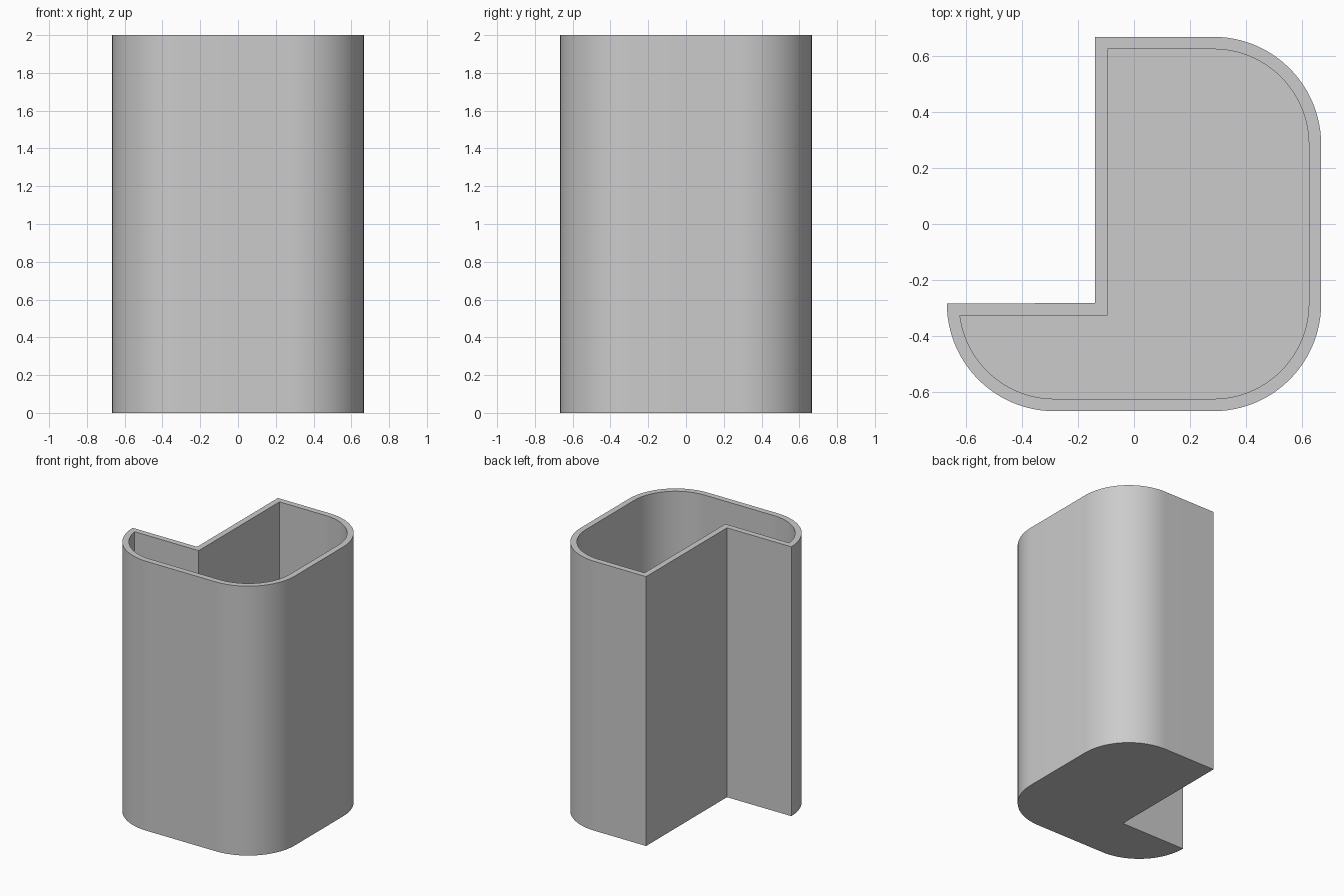
import bpy, bmesh, math

cube = bpy.data.objects.get("Cube")
if cube:
    bpy.data.objects.remove(cube, do_unlink=True)

HALF, RADIUS, HEIGHT, WALL = 0.667, 0.384, 2.0, 0.044
NOTCH_X, NOTCH_Y = -0.139, -0.282
SEGMENTS = 24


def arc(cx, cy, r, start, end):
    steps = [start + (end - start) * i / SEGMENTS for i in range(SEGMENTS + 1)]
    return [(cx + r * math.cos(a), cy + r * math.sin(a)) for a in steps]


def profile(inset):
    """Rounded L-shaped outline, counter-clockwise, moved inwards by inset."""
    c, r = HALF - RADIUS, RADIUS - inset
    nx, ny = NOTCH_X + inset, NOTCH_Y - inset
    tip = math.pi + math.asin(max(0, (-c - ny) / r))
    return ([(nx, ny)]
            + arc(-c, -c, r, tip, 1.5 * math.pi)
            + arc(c, -c, r, -0.5 * math.pi, 0)
            + arc(c, c, r, 0, 0.5 * math.pi)
            + [(nx, HALF - inset)])


# Open container: bottom, outer wall, rim, inner wall, floor
bm = bmesh.new()
rings = [[bm.verts.new((x, y, z)) for x, y in profile(inset)]
         for inset, z in ((0, 0), (0, HEIGHT), (WALL, HEIGHT), (WALL, WALL))]
for low, high in zip(rings, rings[1:]):
    for i in range(len(low)):
        j = (i + 1) % len(low)
        bm.faces.new((low[i], low[j], high[j], high[i]))
bm.faces.new(reversed(rings[0]))
bm.faces.new(rings[-1])
bmesh.ops.recalc_face_normals(bm, faces=bm.faces)
mesh = bpy.data.meshes.new("container")
bm.to_mesh(mesh)
bm.free()

container = bpy.data.objects.new("container", mesh)
bpy.context.collection.objects.link(container)

# Plain grey finish
grey = bpy.data.materials.new("light grey")
grey.use_nodes = True
color = (0.6, 0.6, 0.6, 1)
grey.diffuse_color = color
grey.node_tree.nodes["Principled BSDF"].inputs["Base Color"].default_value = color
mesh.materials.append(grey)

# Smooth curves, sharp corners
bpy.ops.object.select_all(action="DESELECT")
container.select_set(True)
bpy.context.view_layer.objects.active = container
bpy.ops.object.shade_smooth_by_angle(angle=math.radians(30))
